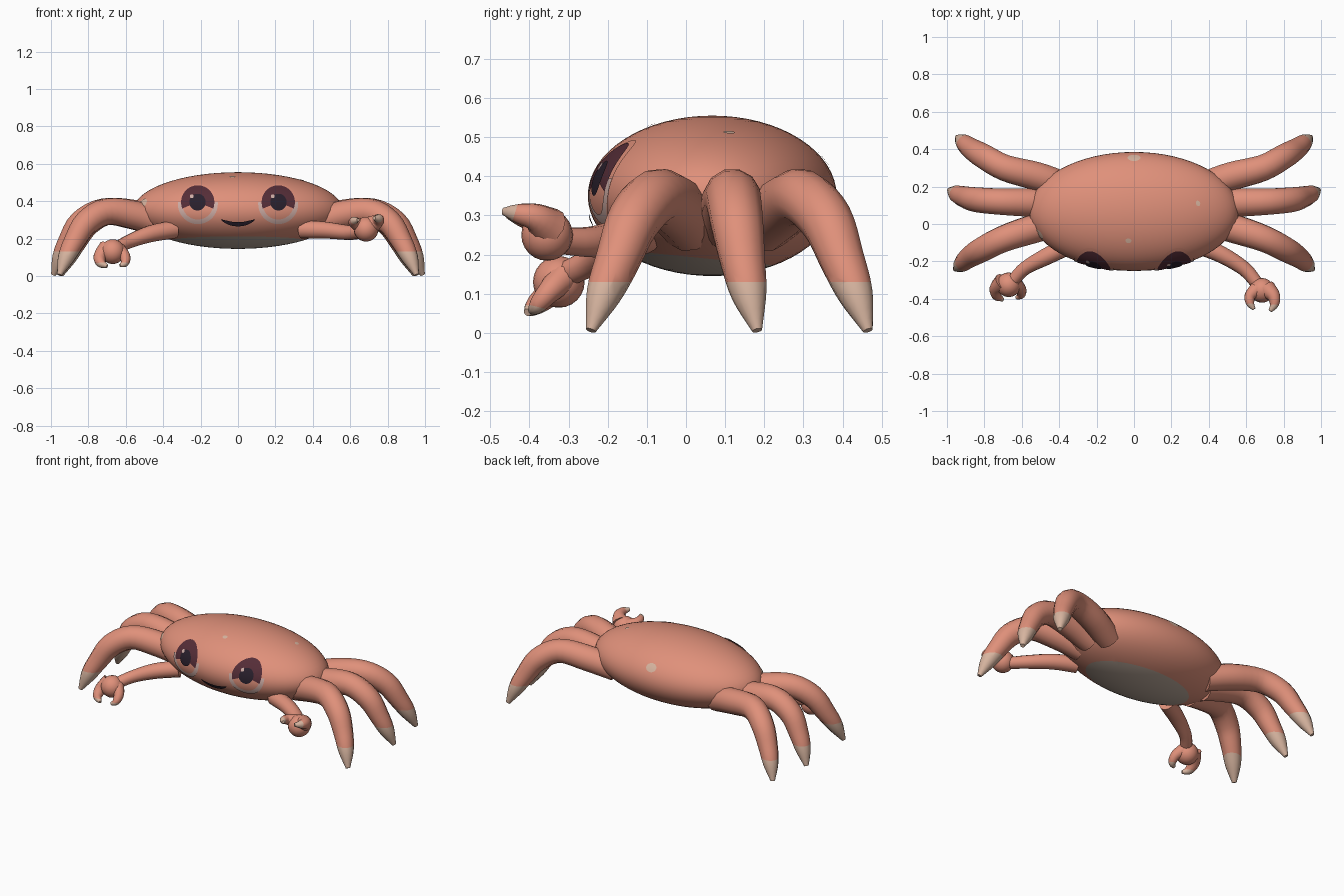
import bpy, bmesh, math
from mathutils import Vector

if "Cube" in bpy.data.objects:
    bpy.data.objects.remove(bpy.data.objects["Cube"], do_unlink=True)

CENTRE = Vector((0, 0.067, 0.35))
RADII = Vector((0.56, 0.318, 0.205))


def material(name, rgb):
    m = bpy.data.materials.new(name)
    m.use_nodes = True
    m.diffuse_color = (*rgb, 1)
    m.node_tree.nodes["Principled BSDF"].inputs["Base Color"].default_value = (*rgb, 1)
    return m


SHELL = material("coral shell", (0.74, 0.28, 0.195))
PALE = material("pale tips", (0.68, 0.46, 0.35))
BELLY = material("belly grey", (0.5, 0.4, 0.33))
RIM = material("eye rim", (0.62, 0.42, 0.38))
IRIS = material("maroon iris", (0.09, 0.026, 0.038))
DARK = material("dark pupil", (0.022, 0.014, 0.025))


def finish(bm, name, *mats, angle=50):
    me = bpy.data.meshes.new(name)
    bm.to_mesh(me)
    bm.free()
    ob = bpy.data.objects.new(name, me)
    bpy.context.collection.objects.link(ob)
    for m in mats:
        me.materials.append(m)
    bpy.ops.object.select_all(action='DESELECT')
    ob.select_set(True)
    bpy.context.view_layer.objects.active = ob
    bpy.ops.object.shade_smooth_by_angle(angle=math.radians(angle))
    return ob


def cut(bm, co, no):
    """Split along a plane and give the faces on its far side the second material."""
    co, no = Vector(co), Vector(no)
    bmesh.ops.bisect_plane(bm, geom=bm.verts[:] + bm.edges[:] + bm.faces[:],
                           plane_co=co, plane_no=no)
    for f in bm.faces:
        if (f.calc_center_median() - co).dot(no) > 0:
            f.material_index = 1


def spline(pts, steps):
    """Points with radii, smoothed with a Catmull-Rom curve."""
    pts = [Vector(p) for p in pts]
    ext = [2 * pts[0] - pts[1]] + pts + [2 * pts[-1] - pts[-2]]
    out = []
    for a, b, c, d in zip(ext, ext[1:], ext[2:], ext[3:]):
        for i in range(steps):
            t = i / steps
            out.append(0.5 * (2 * b + (c - a) * t + (2 * a - 5 * b + 4 * c - d) * t ** 2
                              + (3 * b - a - 3 * c + d) * t ** 3))
    return out + [pts[-1]]


def tube(pts, sides=12, steps=4):
    bm = bmesh.new()
    path = spline(pts, steps)
    centres = [p.to_3d() for p in path]
    rings, prev = [], None
    for i, c in enumerate(centres):
        d = (centres[min(i + 1, len(path) - 1)] - centres[max(i - 1, 0)]).normalized()
        if prev is None:
            side = d.orthogonal().normalized()
        else:
            side = prev.rotation_difference(d) @ side
        prev = d
        other = d.cross(side)
        rings.append([bm.verts.new(c + path[i][3] * (
            side * math.cos(math.tau * k / sides) + other * math.sin(math.tau * k / sides)))
            for k in range(sides)])
    for r, s in zip(rings, rings[1:]):
        for k in range(sides):
            n = (k + 1) % sides
            bm.faces.new((r[k], r[n], s[n], s[k]))
    bm.faces.new(rings[0][::-1])
    bm.faces.new(rings[-1])
    return bm


def onto_shell(p, lift):
    q = p - CENTRE
    n = Vector([q[i] / RADII[i] for i in range(3)]).normalized()
    return CENTRE + n * RADII + n * lift


def front_point(x, z):
    u, w = x / RADII.x, (z - CENTRE.z) / RADII.z
    return Vector((x, CENTRE.y - RADII.y * math.sqrt(max(0, 1 - u * u - w * w)), z))


def patch(name, mat, inner, outer, lift, n=36, rows=6):
    """Thin plate on the shell, spanning two curves of 3D points."""
    bm = bmesh.new()
    grid = [[bm.verts.new(onto_shell(inner(i / n).lerp(outer(i / n), j / rows), lift))
             for j in range(rows + 1)] for i in range(n + 1)]
    for a, b in zip(grid, grid[1:]):
        for j in range(rows):
            bm.faces.new((a[j], a[j + 1], b[j + 1], b[j]))
    bmesh.ops.remove_doubles(bm, verts=bm.verts[:], dist=1e-5)
    bmesh.ops.recalc_face_normals(bm, faces=bm.faces[:])
    f = next(iter(bm.faces))
    if f.normal.dot(f.calc_center_median() - CENTRE) < 0:
        bmesh.ops.reverse_faces(bm, faces=bm.faces[:])
    return finish(bm, name, mat)


def arc(x, z, r, start=0, end=360):
    def point(t):
        a = math.radians(start + (end - start) * t)
        return front_point(x + r * math.cos(a), z + r * math.sin(a))
    return point


# Shell with the belly cut in underneath
bm = bmesh.new()
bmesh.ops.create_uvsphere(bm, u_segments=64, v_segments=32, radius=1)
for v in bm.verts:
    v.co = CENTRE + v.co * RADII
cut(bm, (0, 0.05, 0.19), (0, -0.1, -1))
finish(bm, "shell", SHELL, BELLY)

# Eyes, built in thin layers
for side, s in (("right", -1), ("left", 1)):
    x, z = 0.213 * s, 0.385
    patch(side + "_eye_disc", SHELL, arc(x, z, 0), arc(x, z, 0.106), 0.003)
    patch(side + "_eye_rim", RIM, arc(x, z, 0.082, 175, 365), arc(x, z, 0.106, 175, 365), 0.005)
    patch(side + "_iris", IRIS, arc(x, z + 0.008, 0), arc(x, z + 0.008, 0.088, -22, 202), 0.006)
    patch(side + "_pupil", DARK, arc(x, z + 0.008, 0), arc(x, z + 0.008, 0.043), 0.009)
    patch(side + "_eye_glint", RIM, arc(x - 0.03, z + 0.038, 0), arc(x - 0.03, z + 0.038, 0.01),
          0.0095, 12, 2)


# Smile
def smile(drop):
    def point(t):
        u = 2 * t - 1
        return front_point(0.092 * u, 0.281 + 0.024 * u * u + drop * (1 - u ** 4))
    return point


patch("mouth", DARK, smile(-0.012), smile(0.009), 0.009, 24, 3)

# Pale spots on the shell
for i, (x, y, up, r) in enumerate(((-0.49, -0.05, 0.04, 0.03), (0, 0.352, 0.09, 0.035),
                                   (0.34, 0.11, 0.16, 0.015), (-0.03, -0.09, 0.18, 0.016))):
    p = onto_shell(Vector((x, y, CENTRE.z + up)), 0)
    q = p - CENTRE
    nor = Vector([q[k] / RADII[k] ** 2 for k in range(3)]).normalized()
    e1 = nor.cross(Vector((0, 0, 1))).normalized()
    e2 = nor.cross(e1)
    patch(f"spot_{i + 1}", PALE, lambda t: p,
          lambda t: p + r * (e1 * math.cos(math.tau * t) + 0.8 * e2 * math.sin(math.tau * t)),
          0.003, 16, 2)

# Walking legs: shared arch, separate sweep in plan (x, y)
ARCH = ((0.28, 0.075), (0.325, 0.078), (0.345, 0.072), (0.285, 0.068),
        (0.185, 0.058), (0.095, 0.045), (0.006, 0.013))
SWEEP = {
    "front": ((0.4, 0.01), (0.55, -0.03), (0.7, -0.08), (0.81, -0.135),
              (0.875, -0.175), (0.92, -0.212), (0.955, -0.243)),
    "middle": ((0.42, 0.11), (0.56, 0.115), (0.72, 0.12), (0.84, 0.13),
               (0.905, 0.145), (0.95, 0.162), (0.987, 0.182)),
    "rear": ((0.36, 0.2), (0.52, 0.255), (0.69, 0.3), (0.8, 0.36),
             (0.865, 0.4), (0.91, 0.435), (0.945, 0.465)),
}
for name, plan in SWEEP.items():
    for side, s in (("right", -1), ("left", 1)):
        bm = tube([(s * x, y, z, r) for (x, y), (z, r) in zip(plan, ARCH)])
        cut(bm, (0, 0, 0.13), (0, 0, -1))
        finish(bm, f"{side}_{name}_leg", SHELL, PALE)

# Arms and claws, each posed differently
ARMS = {
    "right": dict(
        arm=((-0.34, -0.11, 0.25, 0.05), (-0.47, -0.175, 0.225, 0.046),
             (-0.58, -0.235, 0.185, 0.037), (-0.64, -0.295, 0.155, 0.034)),
        palm=(-0.67, -0.325, 0.13), down=(0, -0.25, -1),
        fingers=(((-0.7, -0.31, 0.145, 0.05), (-0.737, -0.345, 0.105, 0.036),
                  (-0.733, -0.385, 0.07, 0.026), (-0.7, -0.405, 0.052, 0.01)),
                 ((-0.64, -0.315, 0.14, 0.04), (-0.605, -0.35, 0.105, 0.03),
                  (-0.605, -0.38, 0.07, 0.022), (-0.63, -0.395, 0.055, 0.009)))),
    "left": dict(
        arm=((0.34, -0.11, 0.25, 0.05), (0.47, -0.165, 0.245, 0.046),
             (0.59, -0.24, 0.232, 0.04), (0.66, -0.32, 0.235, 0.035)),
        palm=(0.685, -0.355, 0.25), down=(0, -1, 0.3),
        fingers=(((0.71, -0.35, 0.27, 0.052), (0.746, -0.385, 0.295, 0.036),
                  (0.75, -0.43, 0.305, 0.025), (0.728, -0.465, 0.31, 0.01)),
                 ((0.655, -0.35, 0.27, 0.042), (0.62, -0.385, 0.285, 0.03),
                  (0.622, -0.425, 0.295, 0.022), (0.642, -0.455, 0.3, 0.009)))),
}
for side, part in ARMS.items():
    finish(tube(part["arm"]), side + "_arm", SHELL)
    bm = bmesh.new()
    bmesh.ops.create_uvsphere(bm, u_segments=20, v_segments=12, radius=0.066)
    bmesh.ops.translate(bm, verts=bm.verts[:], vec=part["palm"])
    finish(bm, side + "_palm", SHELL)
    for label, pts in zip(("large", "small"), part["fingers"]):
        bm = tube(pts)
        a, b = Vector(pts[-2][:3]), Vector(pts[-1][:3])
        cut(bm, a.lerp(b, 0.2), part["down"])
        finish(bm, f"{side}_{label}_pincer", SHELL, PALE)
